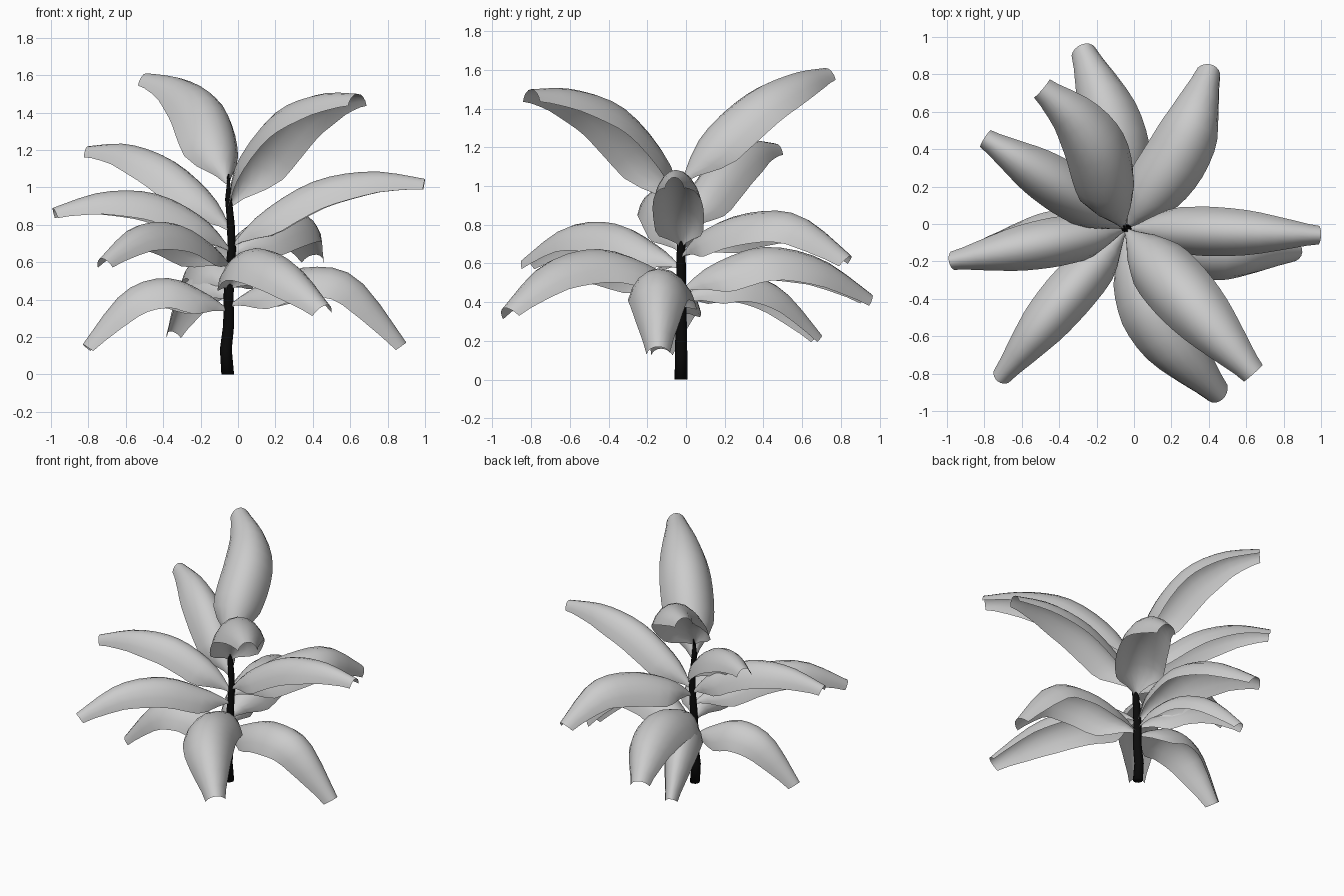
import bpy, bmesh, math
from mathutils import Vector

if "Cube" in bpy.data.objects:
    bpy.data.objects.remove(bpy.data.objects["Cube"])

dark = bpy.data.materials.new("dark_bark")
dark.diffuse_color = (0.003, 0.003, 0.003, 1)
dark.use_nodes = True
dark.node_tree.nodes["Principled BSDF"].inputs["Base Color"].default_value = dark.diffuse_color

# crooked stem: x at even height steps; y is constant
STEM_X = [-.055, -.065, -.046, -.053, -.036, -.035, -.05, -.05]
STEM_Y, STEM_TOP = -.025, 1.07
# relative leaf width at even steps along its length
WIDTH = [.06, .84, 1, 1, .9, .66, .38]
# where along a leaf's reach its rib heights are given
STATIONS = [0, .15, .42, .72, 1]


def catmull(p, f):
    """Smooth curve through the evenly spaced values p, f from 0 to 1."""
    t = f * (len(p) - 1)
    i = min(int(t), len(p) - 2)
    f = t - i
    a, b, c, d = p[max(i - 1, 0)], p[i], p[i + 1], p[min(i + 2, len(p) - 1)]
    return b + .5 * f * (c - a + f * (2 * a - 5 * b + 4 * c - d + f * (3 * b - a - 3 * c + d)))


def stem_at(z):
    return Vector((catmull(STEM_X, z / STEM_TOP), STEM_Y, z))


def skin(name, rings, closed, mat=None):
    """Bridge rows of points into a smooth quad surface."""
    bm = bmesh.new()
    rows = [[bm.verts.new(p) for p in r] for r in rings]
    n = len(rows[0])
    for a, b in zip(rows, rows[1:]):
        for i in range(n if closed else n - 1):
            j = (i + 1) % n
            bm.faces.new((a[i], a[j], b[j], b[i]))
    if closed:
        bm.faces.new(rows[0])
        bm.faces.new(rows[-1])
        bmesh.ops.recalc_face_normals(bm, faces=bm.faces)
    mesh = bpy.data.meshes.new(name)
    bm.to_mesh(mesh)
    bm.free()
    ob = bpy.data.objects.new(name, mesh)
    bpy.context.collection.objects.link(ob)
    if mat:
        mesh.materials.append(mat)
    for p in mesh.polygons:
        p.use_smooth = True
    return ob


def tube(name, pts, radii, sides):
    u = Vector((1, 0, 0)) if sides == 8 else (pts[-1] - pts[0]).orthogonal().normalized()
    v = Vector((0, 1, 0)) if sides == 8 else (pts[-1] - pts[0]).cross(u).normalized()
    angles = [k * math.tau / sides for k in range(sides)]
    rings = [[p + r * (u * math.cos(a) + v * math.sin(a)) for a in angles]
             for p, r in zip(pts, radii)]
    skin(name, rings, True, dark)


def leaf(name, x, y, half_width, bend, *heights):
    """Arched, trough-shaped blade to a tip above (x, y), bowed clockwise by bend."""
    root = stem_at(heights[0])
    reach = Vector((x - root.x, y - root.y, 0))
    right = Vector((reach.y, -reach.x, 0)).normalized()
    foot = Vector((root.x, root.y, 0))
    ctrl = [foot + reach * s + right * bend * math.sin(math.pi * s ** 1.1) + Vector((0, 0, z))
            for s, z in zip(STATIONS, heights)]
    n = 14
    pts = [catmull(ctrl, i / n) for i in range(n + 1)]
    dist = [0]
    for a, b in zip(pts, pts[1:]):
        dist.append(dist[-1] + (b - a).length)
    depth = .1 + .4 * half_width
    spread = math.radians(72)
    rings = []
    for i, p in enumerate(pts):
        tan = (pts[min(i + 1, n)] - pts[max(i - 1, 0)]).normalized()
        up = right.cross(tan).normalized()
        side = tan.cross(up)
        k = catmull(WIDTH, dist[i] / dist[-1])
        row = []
        for s in range(9):
            a = spread * (s / 4 - 1)
            across = math.sin(a) / math.sin(spread)
            drop = (1 - math.cos(a)) / (1 - math.cos(spread))
            row.append(p + side * half_width * k * across - up * depth * k * drop)
        rings.append(row)
    ob = skin(name, rings, False)
    # upper face is the front
    if sum(q.normal.z * q.area for q in ob.data.polygons) < 0:
        ob.data.flip_normals()
    # short stalk joining blade and stem
    tube(name + "_stalk", [root - Vector((0, 0, .02)), pts[0].lerp(pts[1], .7)], [.008, .004], 6)


# stem
steps = 8
heights = [STEM_TOP * i / steps for i in range(steps + 1)]
tube("stem", [stem_at(z) for z in heights],
     [.034 - .017 * z if z < 1 else .004 for z in heights], 8)

# leaves: tip x, tip y, half width, bend, then rib heights from stem to tip
leaf("top_back_leaf", -.49, .72, .17, .09, 1.02, 1.27, 1.48, 1.58, 1.61)
leaf("top_front_leaf", .64, -.8, .175, 0, .9, 1.17, 1.41, 1.5, 1.5)
leaf("upper_left_leaf", -.8, .46, .14, 0, .77, .96, 1.145, 1.23, 1.22)
leaf("upper_right_leaf", 1, -.06, .13, 0, .69, .86, 1.03, 1.085, 1.045)
leaf("middle_left_leaf", -.99, -.2, .13, 0, .66, .83, .965, .975, .89)
leaf("middle_front_left_leaf", -.73, -.84, .135, .01, .58, .685, .805, .79, .62)
leaf("middle_back_right_leaf", .42, .85, .17, .06, .64, .77, .86, .85, .64)
leaf("lower_front_leaf", .47, -.94, .175, .09, .46, .585, .675, .6, .37)
leaf("lower_back_leaf", -.28, .96, .175, .06, .46, .59, .685, .625, .44)
leaf("bottom_right_leaf", .9, -.15, .16, .05, .37, .465, .57, .52, .17)
leaf("bottom_left_leaf", -.83, -.13, .145, 0, .34, .43, .515, .44, .16)
leaf("bottom_back_leaf", -.36, .7, .11, 0, .4, .5, .55, .465, .23)
